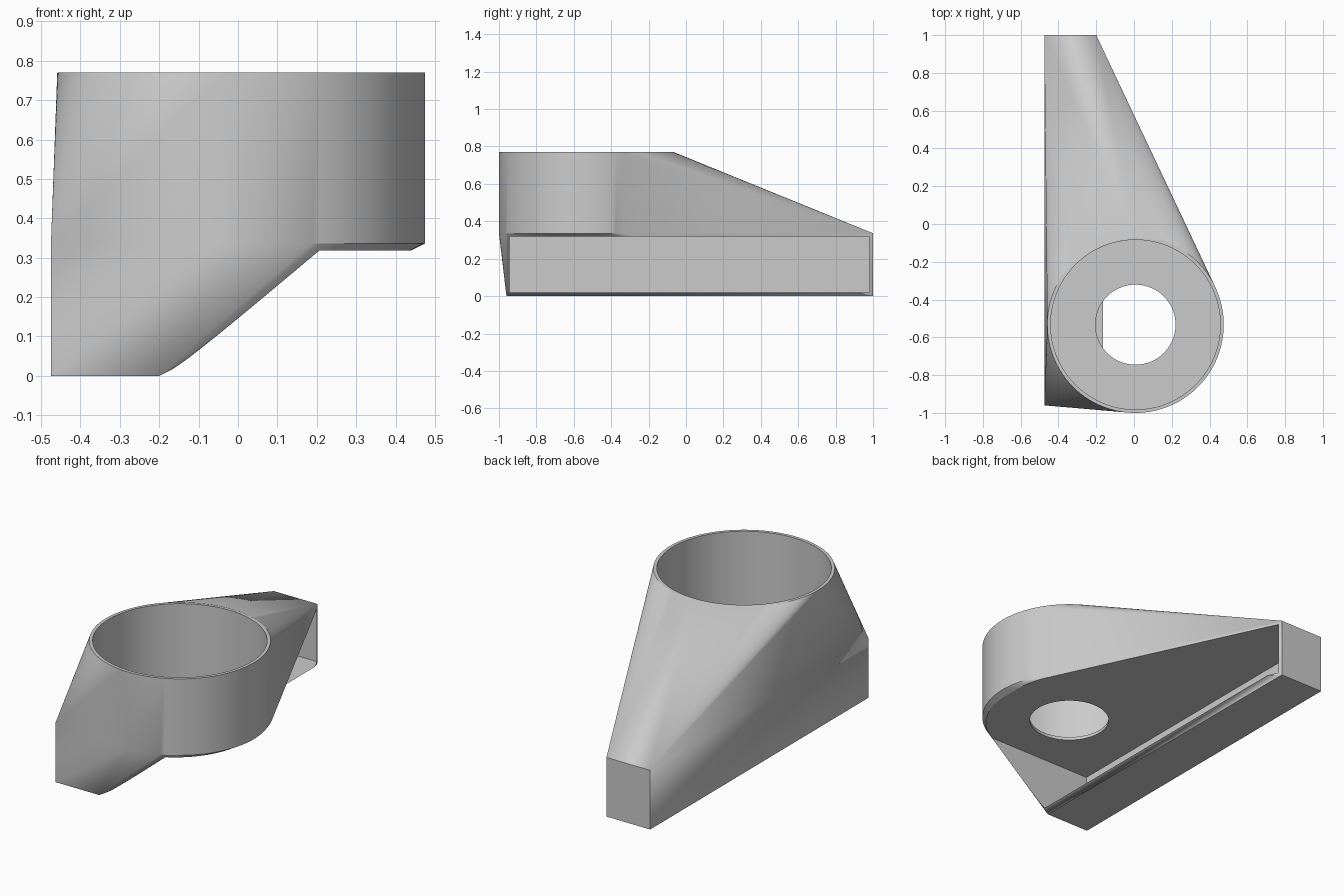
import bpy, bmesh, math

cube = bpy.data.objects.get("Cube")
if cube:
    bpy.data.objects.remove(cube, do_unlink=True)

CX, CY = 0.008, -0.533          # axis of the round cup
R, WALL = 0.467, 0.018
TOP, MID = 0.77, 0.336          # cup rim and cup floor
X0, X1, Y0, Y1 = -0.475, -0.2, -0.96, 1.0
SEGMENTS = 128

grey = bpy.data.materials.new("plain_grey")
grey.use_nodes = True
grey.diffuse_color = (0.6, 0.6, 0.6, 1)
grey.node_tree.nodes["Principled BSDF"].inputs["Base Color"].default_value = (0.6, 0.6, 0.6, 1)


def ring(radius, z):
    steps = [2 * math.pi * i / SEGMENTS for i in range(SEGMENTS)]
    return [(CX + radius * math.cos(a), CY + radius * math.sin(a), z) for a in steps]


def box(x0, x1, y0, y1, z0, z1):
    return [(x, y, z) for x in (x0, x1) for y in (y0, y1) for z in (z0, z1)]


def hull(name, points):
    """Convex solid wrapped around the points."""
    bm = bmesh.new()
    for p in points:
        bm.verts.new(p)
    bmesh.ops.convex_hull(bm, input=bm.verts[:])
    bmesh.ops.delete(bm, geom=[v for v in bm.verts if not v.link_faces], context='VERTS')
    bmesh.ops.dissolve_limit(bm, angle_limit=math.radians(0.1),
                             verts=bm.verts[:], edges=bm.edges[:])
    bmesh.ops.recalc_face_normals(bm, faces=bm.faces[:])
    mesh = bpy.data.meshes.new(name)
    bm.to_mesh(mesh)
    bm.free()
    mesh.materials.append(grey)
    obj = bpy.data.objects.new(name, mesh)
    bpy.context.collection.objects.link(obj)
    return obj


# Body: round cup blended into a long mounting bar
body = hull("cup_bracket", ring(R, MID) + ring(R, TOP) + box(X0, X1, Y0, Y1, 0, MID))

# Cutters: cup pocket, drain hole in its floor, long side slot
cutters = [
    hull("pocket_cutter", ring(R - WALL, MID) + ring(R - WALL, TOP + 0.1)),
    hull("hole_cutter", ring(0.212, 0.2) + ring(0.212, MID + 0.1)),
    hull("slot_cutter", box(X0 + 0.017, 1, -0.945, Y1 - 0.018, 0.018, 0.318)),
]

bpy.ops.object.select_all(action='DESELECT')
bpy.context.view_layer.objects.active = body
body.select_set(True)
for cutter in cutters:
    cutter.hide_render = True
    mod = body.modifiers.new(cutter.name, 'BOOLEAN')
    mod.operation = 'DIFFERENCE'
    mod.solver = 'EXACT'
    mod.object = cutter
    bpy.ops.object.modifier_apply(modifier=mod.name)
    bpy.data.objects.remove(cutter, do_unlink=True)

# Smooth the round walls and keep the crisp edges
bpy.ops.object.shade_smooth_by_angle(angle=math.radians(25))
